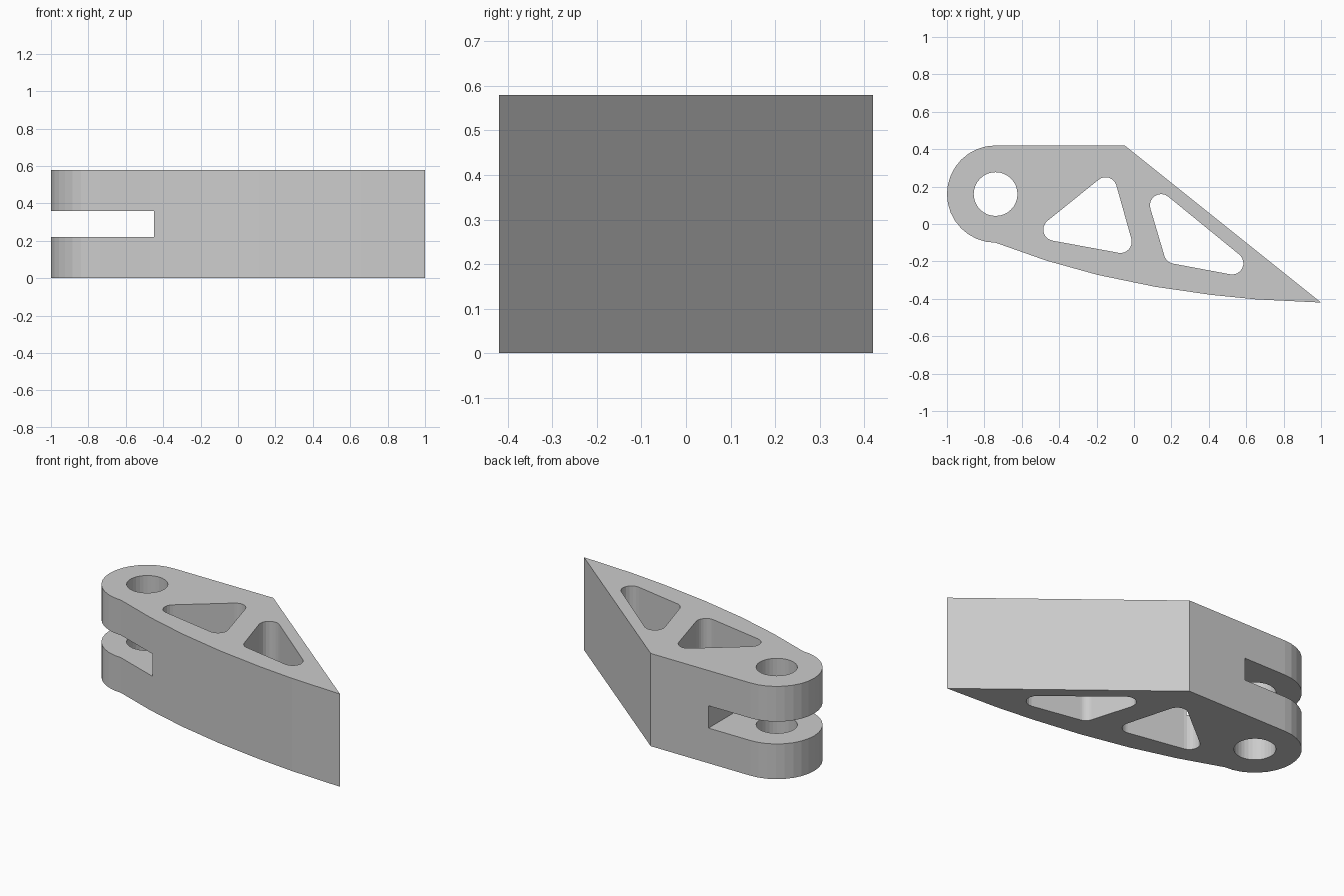
import bpy, bmesh
from math import cos, sin, pi, atan2
from mathutils import Vector

if "Cube" in bpy.data.objects:
    bpy.data.objects.remove(bpy.data.objects["Cube"])

H = 0.58


def prism(name, pts, z0, z1):
    """Extrude a counter-clockwise outline from z0 to z1."""
    bm = bmesh.new()
    face = bm.faces.new([bm.verts.new((x, y, z0)) for x, y in pts])
    new = bmesh.ops.extrude_face_region(bm, geom=[face])["geom"]
    verts = [v for v in new if isinstance(v, bmesh.types.BMVert)]
    bmesh.ops.translate(bm, verts=verts, vec=(0, 0, z1 - z0))
    bmesh.ops.recalc_face_normals(bm, faces=bm.faces)
    me = bpy.data.meshes.new(name)
    bm.to_mesh(me)
    bm.free()
    ob = bpy.data.objects.new(name, me)
    bpy.context.collection.objects.link(ob)
    return ob


def arc(c, r, a0, a1, n):
    return [(c[0] + r * cos(a0 + (a1 - a0) * i / n),
             c[1] + r * sin(a0 + (a1 - a0) * i / n)) for i in range(n + 1)]


def rounded(centres, r, n=8):
    """Outline around counter-clockwise corner-circle centres."""
    out = []
    for i, c in enumerate(centres):
        p, q = Vector(centres[i - 1]), Vector(centres[(i + 1) % len(centres)])
        d0, d1 = Vector(c) - p, q - Vector(c)
        a0 = atan2(d0.y, d0.x) - pi / 2
        a1 = atan2(d1.y, d1.x) - pi / 2
        while a1 < a0:
            a1 += 2 * pi
        out += arc(c, r, a0, a1, n)
    return out


# Body: round pivot end, straight back, gently curved belly
pivot = (-0.74, 0.16)
outline = arc(pivot, 0.26, pi / 2, 3 * pi / 2, 16)
outline += [(-0.468, -0.196), (-0.195, -0.272), (0.11, -0.335),
            (0.414, -0.379), (0.655, -0.403), (1.0, -0.42), (-0.05, 0.42)]
body = prism("lever_arm", outline, 0, H)

# Cutters: pivot hole, two triangular lightening holes, fork slot
cutters = [
    prism("pivot_hole_cutter", arc(pivot, 0.117, 0, 2 * pi, 32)[:-1], -0.1, H + 0.1),
    prism("window_cutter_a", rounded([(-0.425, -0.03), (-0.072, -0.095), (-0.152, 0.19)], 0.06), -0.1, H + 0.1),
    prism("window_cutter_b", rounded([(0.22, -0.153), (0.525, -0.21), (0.145, 0.1)], 0.06), -0.1, H + 0.1),
    prism("fork_slot_cutter", [(-1.2, -0.7), (-0.45, -0.7), (-0.45, 0.7), (-1.2, 0.7)], 0.22, 0.36),
]
for c in cutters:
    m = body.modifiers.new(c.name, 'BOOLEAN')
    m.operation = 'DIFFERENCE'
    m.solver = 'EXACT'
    m.object = c
    c.hide_render = True

# Bake the cuts and drop the cutters
dg = bpy.context.evaluated_depsgraph_get()
mesh = bpy.data.meshes.new_from_object(body.evaluated_get(dg))
body.modifiers.clear()
body.data = mesh
for c in cutters:
    bpy.data.objects.remove(c)
